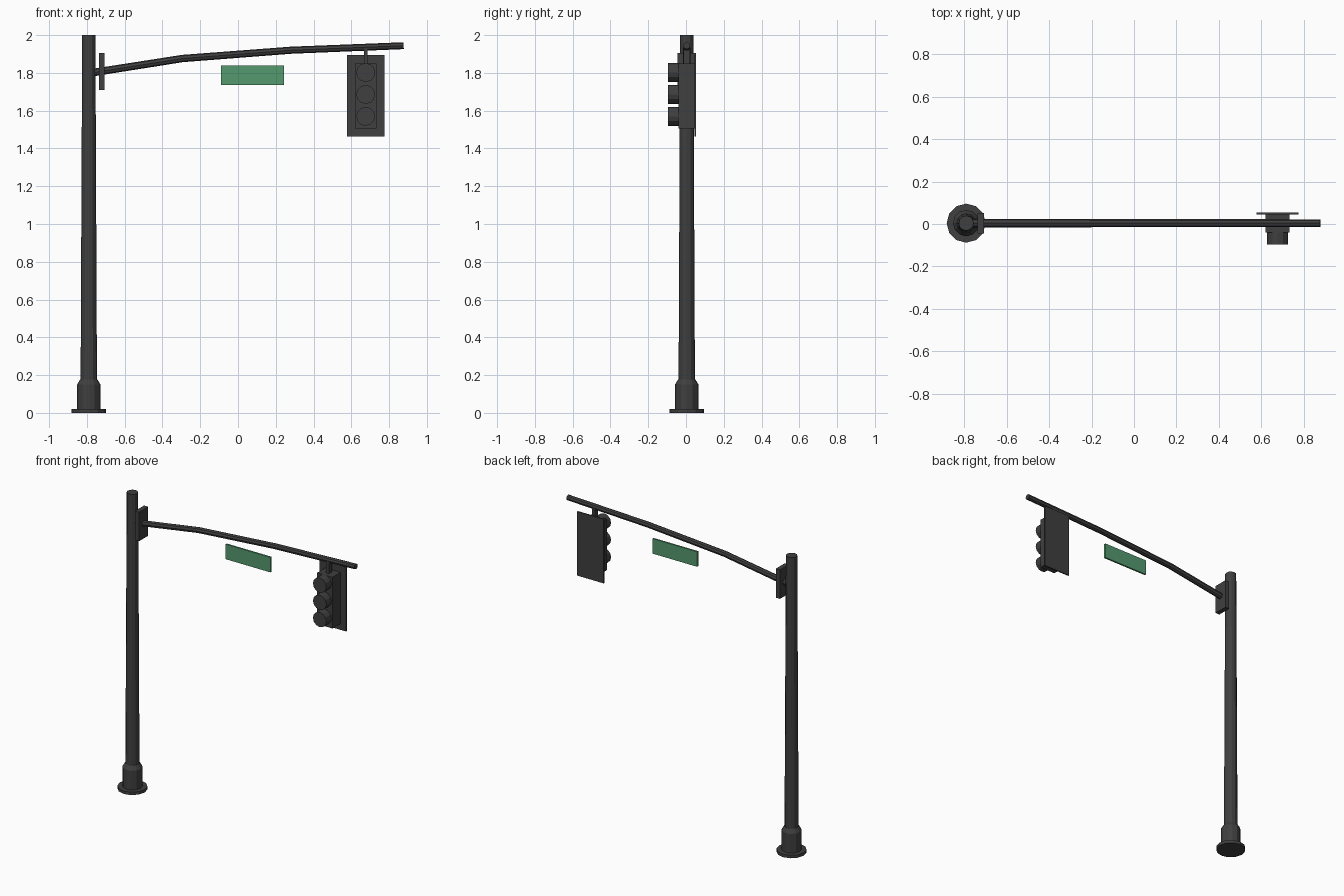
import bpy, bmesh, math
from mathutils import Vector, Matrix

if "Cube" in bpy.data.objects:
    bpy.data.objects.remove(bpy.data.objects["Cube"])

PX, PY = -0.79, 0.004      # pole axis
SX = 0.676                 # signal head centre


def material(name, rgb):
    m = bpy.data.materials.new(name)
    m.diffuse_color = (*rgb, 1)
    m.use_nodes = True
    m.node_tree.nodes["Principled BSDF"].inputs["Base Color"].default_value = m.diffuse_color
    return m


DARK = material("dark_metal", (0.05, 0.05, 0.05))
GREEN = material("sign_green", (0.09, 0.32, 0.16))


def finish(name, bm, mat):
    bmesh.ops.recalc_face_normals(bm, faces=bm.faces)
    me = bpy.data.meshes.new(name)
    bm.to_mesh(me)
    bm.free()
    me.materials.append(mat)
    ob = bpy.data.objects.new(name, me)
    bpy.context.collection.objects.link(ob)
    return ob


def box(name, lo, hi, mat=DARK):
    lo, hi = Vector(lo), Vector(hi)
    bm = bmesh.new()
    bmesh.ops.create_cube(bm, size=1, matrix=Matrix.Translation((lo + hi) / 2)
                          @ Matrix.Diagonal((*(hi - lo), 1)))
    return finish(name, bm, mat)


def skin(name, rings, mat=DARK):
    """Capped tube through a list of equal-length point rings."""
    bm = bmesh.new()
    loops = [[bm.verts.new(p) for p in r] for r in rings]
    n = len(loops[0])
    for a, b in zip(loops, loops[1:]):
        for i in range(n):
            j = (i + 1) % n
            bm.faces.new((a[i], a[j], b[j], b[i]))
    bm.faces.new(loops[0])
    bm.faces.new(loops[-1])
    return finish(name, bm, mat)


def circle(n):
    return [(math.cos(2 * math.pi * i / n), math.sin(2 * math.pi * i / n)) for i in range(n)]


def lathe(name, profile, n=12):
    return skin(name, [[(PX + r * c, PY + r * s, z) for c, s in circle(n)] for r, z in profile])


# Pole, base sleeve and flange
lathe("base_flange", [(0.092, 0), (0.092, 0.02)])
lathe("base_sleeve", [(0.062, 0.02), (0.062, 0.15), (0.045, 0.178)])
lathe("pole", [(0.044, 0.02), (0.035, 2.0)])

# Mounting plate for the arm
box("arm_mount_plate", (-0.737, PY - 0.048, 1.71), (-0.706, PY + 0.048, 1.905))

# Bent mast arm, swept in the xz plane
path = [Vector(p) for p in ((-0.76, 1.803), (-0.295, 1.876), (0.28, 1.92), (0.877, 1.944))]
rings = []
for i, p in enumerate(path):
    t = (path[min(i + 1, 3)] - path[max(i - 1, 0)]).normalized()
    r = 0.020 - 0.0006 * i
    rings.append([(p.x - t.y * r * s, PY + r * c, p.y + t.x * r * s) for c, s in circle(8)])
skin("mast_arm", rings)

# Street sign plate
box("street_sign", (-0.09, PY - 0.006, 1.737), (0.243, PY + 0.006, 1.838), GREEN)

# Signal head: hanger, housing, backplate, three lamps
box("signal_hanger", (SX - 0.01, PY - 0.016, 1.84), (SX + 0.01, PY + 0.016, 1.935))
box("signal_housing", (SX - 0.057, -0.041, 1.505), (SX + 0.057, 0.047, 1.85))
box("signal_backplate", (SX - 0.099, 0.045, 1.463), (SX + 0.099, 0.053, 1.895))
for k, name in enumerate(("top_lamp", "middle_lamp", "bottom_lamp")):
    z = 1.802 - 0.116 * k
    skin(name, [[(SX + 0.05 * c, y, z + 0.05 * s) for c, s in circle(12)]
                for y in (-0.035, -0.096)])
